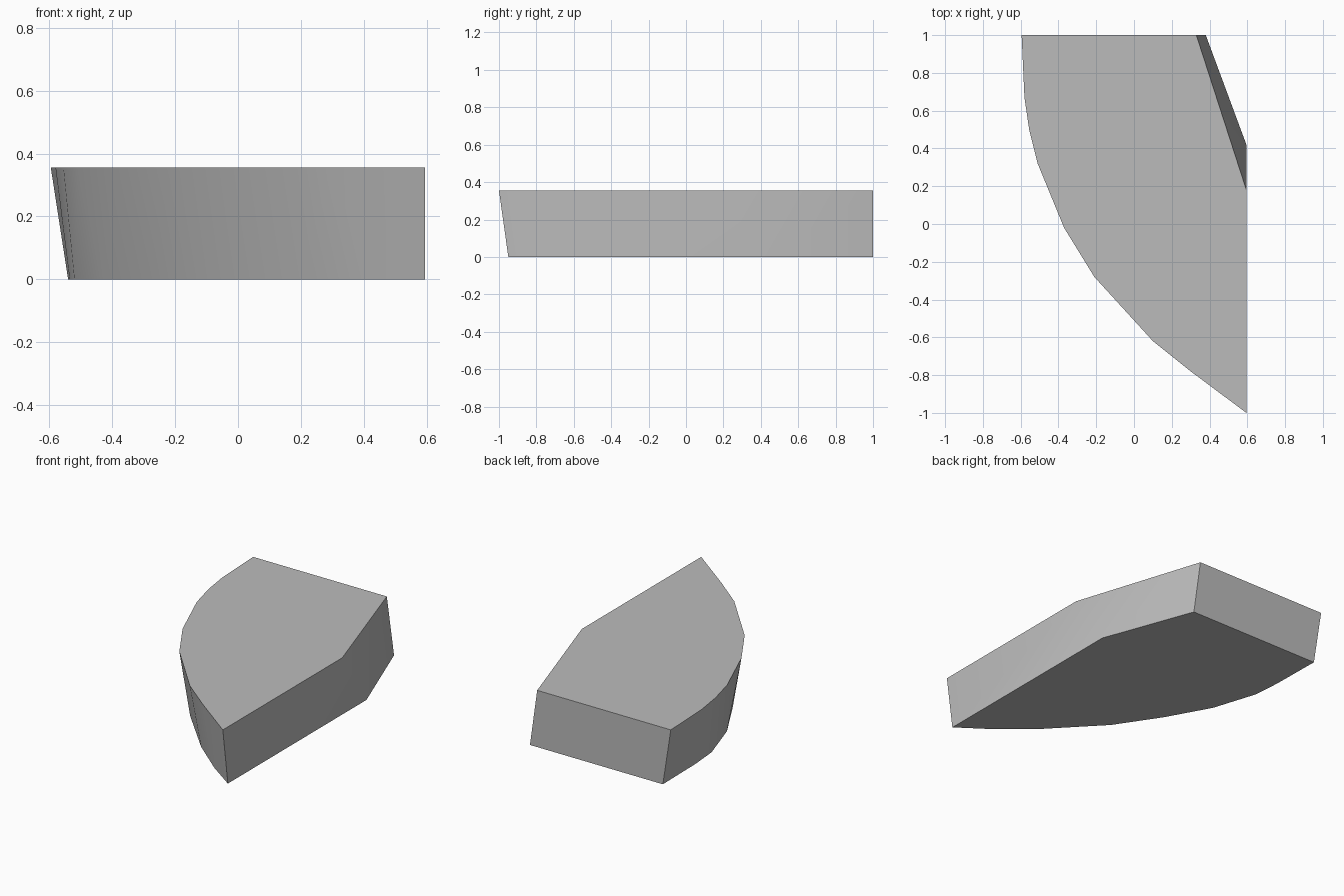
import bpy
import bmesh
import math

cube = bpy.data.objects.get("Cube")
if cube:
    bpy.data.objects.remove(cube, do_unlink=True)

HEIGHT = 0.355

# Matching outlines: curved side from back to tip, then straight side and back chamfer
top_outline = [(-0.595, 1), (-0.58, 0.67), (-0.555, 0.5), (-0.51, 0.32),
               (-0.37, -0.02), (-0.21, -0.28), (0.10, -0.62), (0.30, -0.78),
               (0.595, -1), (0.595, 0.18), (0.33, 1)]
base_outline = [(-0.54, 1), (-0.535, 0.67), (-0.52, 0.49), (-0.43, 0.21),
                (-0.28, -0.06), (-0.10, -0.33), (0.19, -0.635), (0.41, -0.82),
                (0.595, -0.95), (0.595, 0.42), (0.38, 1)]


def ring(bm, outline, z):
    return [bm.verts.new((x, y, z)) for x, y in outline]


# Slab: two caps joined by slanted walls
bm = bmesh.new()
base = ring(bm, base_outline, 0)
top = ring(bm, top_outline, HEIGHT)
bm.faces.new(top)
bm.faces.new(list(reversed(base)))
count = len(base)
for i in range(count):
    j = (i + 1) % count
    bm.faces.new((base[i], base[j], top[j], top[i]))
bmesh.ops.recalc_face_normals(bm, faces=bm.faces)

mesh = bpy.data.meshes.new("curved_slab")
bm.to_mesh(mesh)
bm.free()
slab = bpy.data.objects.new("curved_slab", mesh)
bpy.context.collection.objects.link(slab)

# Plain grey surface
grey = bpy.data.materials.new("plain_grey")
grey.use_nodes = True
colour = (0.5, 0.5, 0.5, 1)
grey.diffuse_color = colour
grey.node_tree.nodes["Principled BSDF"].inputs["Base Color"].default_value = colour
mesh.materials.append(grey)

# Smooth walls, crisp rims
bpy.ops.object.select_all(action='DESELECT')
slab.select_set(True)
bpy.context.view_layer.objects.active = slab
bpy.ops.object.shade_smooth_by_angle(angle=math.radians(30))
